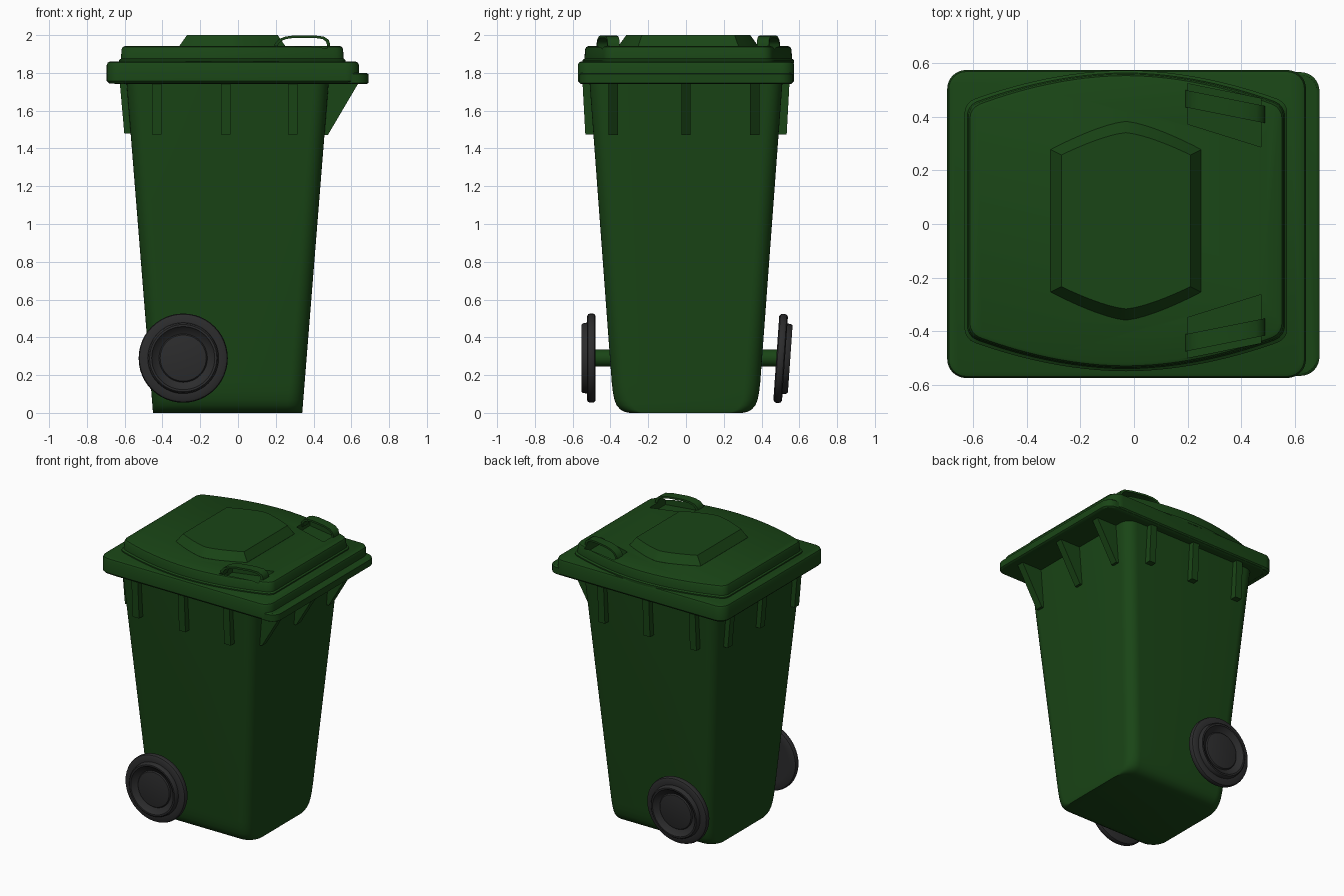
import bpy, bmesh
from math import pi, sin, cos, sqrt, radians
from mathutils import Matrix, Vector

if "Cube" in bpy.data.objects:
    bpy.data.objects.remove(bpy.data.objects["Cube"])


def material(name, rgb):
    m = bpy.data.materials.new(name)
    m.diffuse_color = (*rgb, 1)
    m.use_nodes = True
    m.node_tree.nodes["Principled BSDF"].inputs["Base Color"].default_value = m.diffuse_color
    return m


GREEN = material("green_plastic", (0.010, 0.060, 0.008))
RUBBER = material("dark_rubber", (0.025, 0.025, 0.026))


def loft(name, rings, mat=GREEN, angle=35):
    """Skin a list of equal-length point rings and cap both ends."""
    bm = bmesh.new()
    rows = [[bm.verts.new(p) for p in ring] for ring in rings]
    n = len(rows[0])
    for a, b in zip(rows, rows[1:]):
        for i in range(n):
            j = (i + 1) % n
            bm.faces.new((a[i], a[j], b[j], b[i]))
    bm.faces.new(rows[0][::-1])
    bm.faces.new(rows[-1])
    bmesh.ops.recalc_face_normals(bm, faces=bm.faces)
    me = bpy.data.meshes.new(name)
    bm.to_mesh(me)
    bm.free()
    me.materials.append(mat)
    ob = bpy.data.objects.new(name, me)
    bpy.context.collection.objects.link(ob)
    smooth(ob, angle)
    return ob


def smooth(ob, angle=35):
    bpy.ops.object.select_all(action='DESELECT')
    ob.select_set(True)
    bpy.context.view_layer.objects.active = ob
    bpy.ops.object.shade_smooth_by_angle(angle=radians(angle))


def rounded_rect(x0, x1, hy, r, z, seg=8):
    pts = []
    for k, (cx, cy) in enumerate([(x1 - r, hy - r), (x0 + r, hy - r),
                                  (x0 + r, r - hy), (x1 - r, r - hy)]):
        for i in range(seg + 1):
            a = (k + i / seg) * pi / 2
            pts.append((cx + r * cos(a), cy + r * sin(a), z))
    return pts


LID_Y = 0.012


def barrel(hx, y_end, y_mid, r, power, z, n=36):
    """Plan outline with straight ends and bulging long sides."""
    side = []
    for i in range(n + 1):
        u = -cos(pi * i / n)
        y = y_end + (y_mid - y_end) * (1 - abs(u) ** power)
        d = hx * (1 - abs(u))
        if d < r:
            y -= r - sqrt(r * r - (r - d) ** 2)
        side.append((hx * u - 0.03, y))
    return ([(x, LID_Y - y, z) for x, y in side] +
            [(x, LID_Y + y, z) for x, y in side[::-1]])


# Tapered bin body, lower side edges rounded
rings = []
for z, hy in [(0, 0.30), (0.006, 0.325), (0.018, 0.348), (0.04, 0.367),
              (0.07, 0.379), (0.11, 0.387), (0.16, 0.393), (1.77, 0.512)]:
    t = z / 1.75
    rings.append(rounded_rect(-0.45 - 0.14 * t, 0.34 + 0.14 * t, hy, 0.08, z))
loft("body", rings)

# Body flange with the front grip lip
loft("body_flange", [rounded_rect(-0.66 - e, 0.69 + e, 0.565 + e, 0.07 + e, z)
                     for e, z in [(-0.01, 1.74), (0, 1.747), (0, 1.793), (-0.01, 1.80)]])

# Lid skirt
loft("lid_skirt", [rounded_rect(-0.695 - e, 0.64 + e, 0.573 + e, 0.07 + e, z)
                   for e, z in [(-0.012, 1.745), (0, 1.757), (0, 1.842),
                                (-0.006, 1.855), (-0.018, 1.86)]])

# Raised lid panel with bulging sides
panel = loft("lid_panel", [barrel(0.60 - e, 0.44 - e, 0.56 - e, 0.035, 1.9, z)
                           for e, z in [(0, 1.85), (0, 1.868), (0.01, 1.875),
                                        (0.014, 1.925), (0.02, 1.937), (0.03, 1.942)]])

# Bevelled centre plateau
loft("lid_plateau", [barrel(0.28, 0.265, 0.37, 0, 1.4, 1.935, 24),
                     barrel(0.28, 0.265, 0.37, 0, 1.4, 1.943, 24),
                     barrel(0.24, 0.245, 0.328, 0, 1.4, 2.0, 24)], angle=25)

# Hand pockets cut into the panel and arched handles over them
arch = [(0.188, 1.92), (0.195, 1.955), (0.215, 1.978), (0.25, 1.992), (0.30, 1.999),
        (0.40, 1.999), (0.455, 1.992), (0.48, 1.975), (0.487, 1.955), (0.49, 1.92)]
inner = [(0.206, 1.92), (0.212, 1.95), (0.226, 1.967), (0.254, 1.979), (0.30, 1.986),
         (0.40, 1.986), (0.448, 1.979), (0.466, 1.966), (0.471, 1.95), (0.473, 1.92)]
for side, label in ((-1, "front"), (1, "back")):
    plan = [(0.20, 0.51), (0.472, 0.455), (0.472, 0.275), (0.20, 0.36)]
    cutter = loft("pocket_cutter", [[(x, LID_Y + side * y, z) for x, y in plan]
                                    for z in (1.895, 2.1)])
    cutter.hide_render = True
    mod = panel.modifiers.new("pocket", 'BOOLEAN')
    mod.operation = 'DIFFERENCE'
    mod.solver = 'EXACT'
    mod.object = cutter
    bpy.context.view_layer.objects.active = panel
    bpy.ops.object.modifier_apply(modifier=mod.name)
    bpy.data.objects.remove(cutter)

    rings = []
    for o, i in zip(arch, inner):
        def pt(p, w):
            y = 0.455 - 0.2 * (p[0] - 0.188) + w
            return (p[0], LID_Y + side * y, p[1])
        rings.append([pt(o, -0.032), pt(o, 0.032), pt(i, 0.032), pt(i, -0.032)])
    loft(label + "_lid_handle", rings, angle=40)
smooth(panel)


# Ribs and gussets under the rim
def rib(name, out, centre, profile, width=0.05):
    out = Vector((*out, 0))
    along = Vector((-out.y, out.x, 0))
    loft(name, [[out * d + along * s + Vector((*centre, z)) for d, z in profile]
                for s in (-width / 2, width / 2)])


side_rib = [(0.45, 1.475), (0.533, 1.475), (0.548, 1.75), (0.45, 1.75)]
left_rib = [(0.50, 1.48), (0.602, 1.48), (0.626, 1.75), (0.50, 1.75)]
gusset = [(0.43, 1.47), (0.475, 1.47), (0.64, 1.75), (0.43, 1.75)]
for i, x in enumerate((-0.43, -0.065, 0.29)):
    rib(f"front_rib_{i}", (0, -1), (x, 0), side_rib)
    rib(f"back_rib_{i}", (0, 1), (x, 0), side_rib)
for i, y in enumerate((-0.385, 0, 0.365)):
    rib(f"left_rib_{i}", (-1, 0), (0, y), left_rib)
    rib(f"right_gusset_{i}", (1, 0), (0, y), gusset)


# Axle and wheels, each turned around y
def lathe(name, profile, mat, n=48):
    return loft(name, [[(r * cos(2 * pi * i / n), y, r * sin(2 * pi * i / n))
                        for i in range(n)] for r, y in profile], mat)


AXLE = (-0.29, 0, 0.29)
lathe("axle", [(0.045, -0.49), (0.045, 0.49)], GREEN, 24).location = AXLE
wheel = [(0.18, 0.0), (0.222, 0.0), (0.232, 0.006), (0.236, 0.015), (0.236, 0.031),
         (0.232, 0.040), (0.222, 0.046), (0.188, 0.046), (0.184, 0.068), (0.178, 0.074),
         (0.167, 0.074), (0.162, 0.066), (0.128, 0.048), (0.122, 0.056), (0.115, 0.058)]
for side, tilt, label in ((-1, 0, "front"), (1, -4, "back")):
    ob = lathe(label + "_wheel", [(r, side * y) for r, y in wheel], RUBBER)
    ob.matrix_world = (Matrix.Translation((AXLE[0], side * 0.478, AXLE[2])) @
                       Matrix.Rotation(radians(tilt), 4, 'X'))
